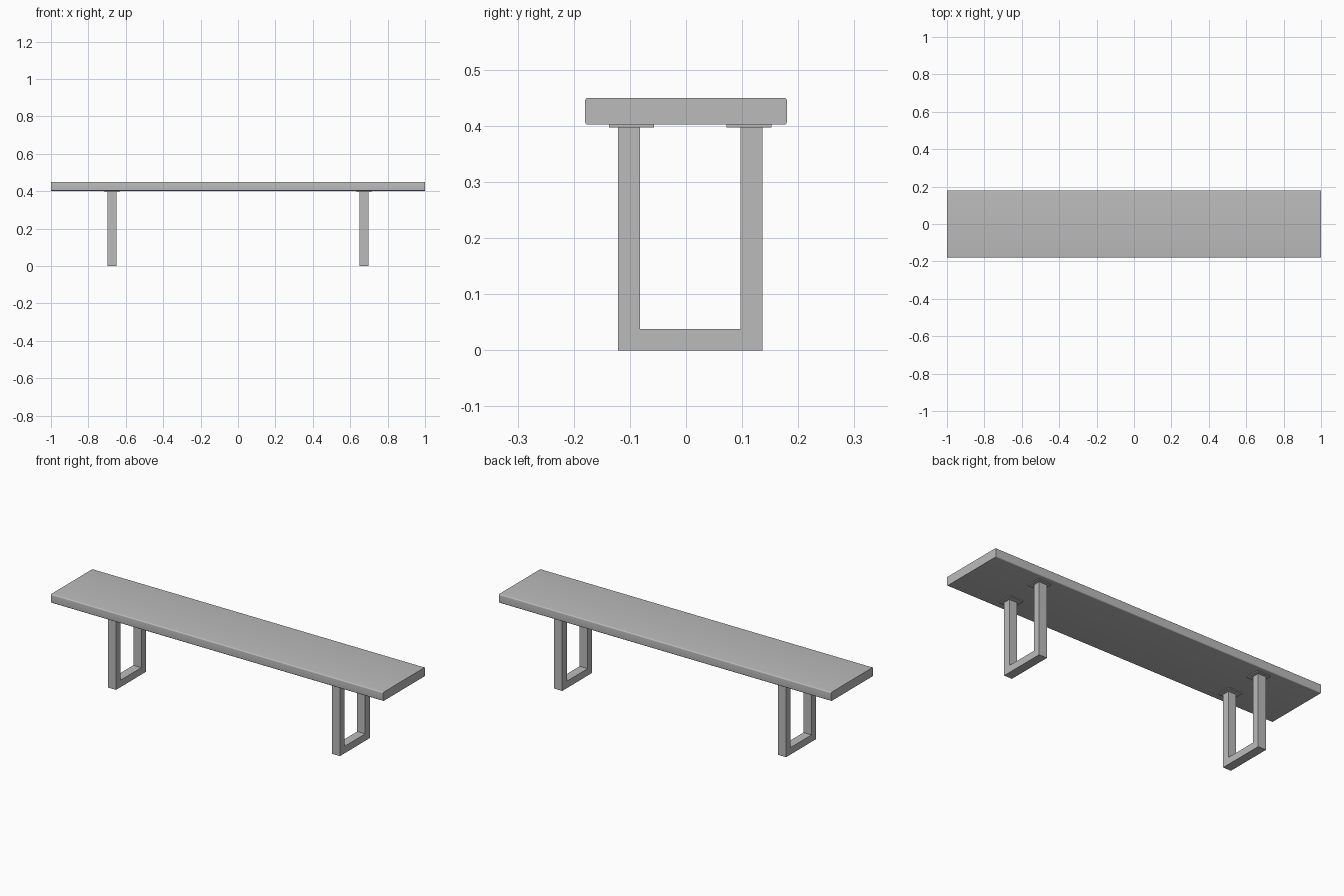
import bpy
import bmesh
from math import cos, sin, radians

old = bpy.data.objects.get("Cube")
if old:
    bpy.data.objects.remove(old, do_unlink=True)

grey = bpy.data.materials.new("plain grey")
grey.use_nodes = True
colour = (0.5, 0.5, 0.5, 1)
grey.diffuse_color = colour
grey.node_tree.nodes["Principled BSDF"].inputs["Base Color"].default_value = colour


def extrude_x(name, outline, x0, x1):
    """Extrude a closed (y, z) outline from x0 to x1."""
    bm = bmesh.new()
    face = bm.faces.new([bm.verts.new((x0, y, z)) for y, z in outline])
    result = bmesh.ops.extrude_face_region(bm, geom=[face])
    moved = [v for v in result["geom"] if isinstance(v, bmesh.types.BMVert)]
    bmesh.ops.translate(bm, verts=moved, vec=(x1 - x0, 0, 0))
    bmesh.ops.recalc_face_normals(bm, faces=bm.faces)
    mesh = bpy.data.meshes.new(name)
    bm.to_mesh(mesh)
    bm.free()
    mesh.materials.append(grey)
    obj = bpy.data.objects.new(name, mesh)
    bpy.context.collection.objects.link(obj)
    return obj


def rectangle(y0, y1, z0, z1):
    return [(y0, z0), (y1, z0), (y1, z1), (y0, z1)]


def rounded_rectangle(y0, y1, z0, z1, r, steps=6):
    centres = [(y1 - r, z1 - r), (y0 + r, z1 - r), (y0 + r, z0 + r), (y1 - r, z0 + r)]
    points = []
    for corner, (cy, cz) in enumerate(centres):
        for i in range(steps + 1):
            a = radians(90 * (corner + i / steps))
            points.append((cy + r * cos(a), cz + r * sin(a)))
    return points


# Seat plank with rounded long edges
seat = extrude_x("seat", rounded_rectangle(-0.18, 0.18, 0.402, 0.45, 0.006), -1, 1)
bpy.context.view_layer.objects.active = seat
seat.select_set(True)
bpy.ops.object.shade_smooth_by_angle(angle=radians(30))

# U-shaped leg frames, each with two mounting plates
front, back, wall, top = -0.121, 0.136, 0.039, 0.398
frame = [(front, 0), (back, 0), (back, top), (back - wall, top),
         (back - wall, 0.038), (front + wall, 0.038), (front + wall, top), (front, top)]
for side, x in (("right", -0.674), ("left", 0.674)):
    extrude_x(f"{side}_leg_frame", frame, x - 0.024, x + 0.024)
    for end, y in (("front", -0.097), ("back", 0.112)):
        extrude_x(f"{side}_{end}_mounting_plate",
                  rectangle(y - 0.04, y + 0.04, 0.397, 0.402), x - 0.04, x + 0.04)
